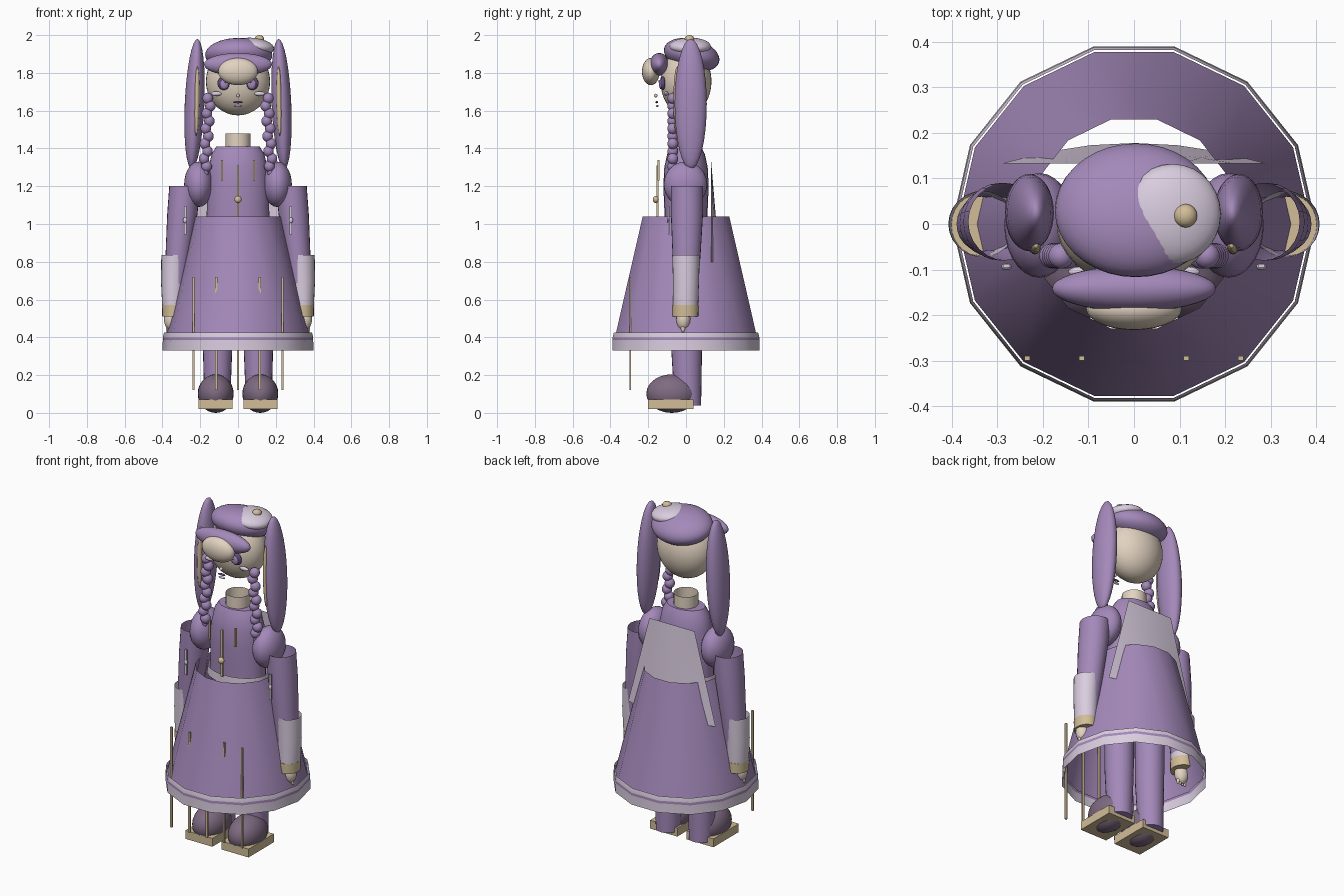
import bpy, bmesh, math
from mathutils import Vector

cube = bpy.data.objects.get("Cube")
if cube:
    bpy.data.objects.remove(cube)


def colour(name, r, g, b):
    m = bpy.data.materials.new(name)
    m.use_nodes = True
    m.diffuse_color = (r, g, b, 1)
    m.node_tree.nodes["Principled BSDF"].inputs["Base Color"].default_value = (r, g, b, 1)
    return m


PURPLE = colour("mauve", .37, .25, .49)
SKIN = colour("cream skin", .76, .65, .53)
GOLD = colour("pale gold", .64, .51, .31)
LIGHT = colour("pale lavender", .70, .61, .74)
SHOE = colour("dusky plum", .21, .145, .22)
EYE = colour("deep violet", .12, .07, .2)


def finish(name, bm, mats, smooth=True):
    bmesh.ops.recalc_face_normals(bm, faces=bm.faces)
    me = bpy.data.meshes.new(name)
    bm.to_mesh(me)
    bm.free()
    ob = bpy.data.objects.new(name, me)
    bpy.context.collection.objects.link(ob)
    for m in mats:
        me.materials.append(m)
    if smooth:
        bpy.ops.object.select_all(action='DESELECT')
        ob.select_set(True)
        bpy.context.view_layer.objects.active = ob
        bpy.ops.object.shade_smooth_by_angle(angle=math.radians(40))
    return ob


def ball(name, mat, at, size, rot=(0, 0, 0), seg=28):
    bm = bmesh.new()
    bmesh.ops.create_uvsphere(bm, u_segments=seg, v_segments=seg // 2, radius=1)
    bmesh.ops.scale(bm, vec=Vector(size), verts=bm.verts)
    ob = finish(name, bm, [mat])
    ob.location, ob.rotation_euler = at, rot
    return ob


def box(name, mat, at, size):
    bm = bmesh.new()
    bmesh.ops.create_cube(bm, size=1)
    bmesh.ops.scale(bm, vec=Vector(size), verts=bm.verts)
    ob = finish(name, bm, [mat], False)
    ob.location = at
    return ob


def loft(name, mats, rings, sides=24, cap=False, stripe=()):
    """Skin elliptical rings given as (x, y, z, rx, ry)."""
    bm = bmesh.new()
    loops = []
    for x, y, z, rx, ry in rings:
        loops.append([bm.verts.new((x + rx * math.cos(math.tau * i / sides),
                                    y + ry * math.sin(math.tau * i / sides), z))
                      for i in range(sides)])
    for k, (a, b) in enumerate(zip(loops, loops[1:])):
        for i in range(sides):
            j = (i + 1) % sides
            f = bm.faces.new((a[i], a[j], b[j], b[i]))
            f.material_index = 1 if k in stripe else 0
    if cap:
        bm.faces.new(loops[0])
        bm.faces.new(loops[-1])
    return finish(name, bm, mats)


# skirt and banded hem
loft("skirt", [PURPLE], [(0, 0, 1.04, .232, .235), (0, 0, .39, .388, .388)], 14)
loft("skirt_hem", [LIGHT, PURPLE],
     [(0, 0, z, r, r) for z, r in ((.425, .392), (.4, .398), (.385, .398), (.33, .4))],
     14, stripe=(1,))

# torso, waistband and neck
loft("torso", [PURPLE], [(0, 0, z, rx, ry) for z, rx, ry in (
    (.96, .17, .115), (1.08, .165, .115), (1.2, .165, .12), (1.3, .155, .115),
    (1.37, .14, .1), (1.41, .115, .08))], cap=True)
loft("waistband", [LIGHT], [(0, 0, .98, .185, .13), (0, 0, 1.03, .18, .128)])
loft("neck", [SKIN], [(0, 0, 1.38, .067, .067), (0, 0, 1.48, .067, .067)])

# back panel: a curved sheet that widens downwards
bm = bmesh.new()
grid = []
for t in (0, .5, 1):
    half = .15 + .14 * t
    grid.append([bm.verts.new((half * u, .133 + .045 * t * (1 - u * u), 1.335 - .535 * t))
                 for u in (-1, -.67, -.33, 0, .33, .67, 1)])
for a, b in zip(grid, grid[1:]):
    for i in range(6):
        bm.faces.new((a[i], a[i + 1], b[i + 1], b[i]))
finish("back_panel", bm, [LIGHT])

# head and face
ball("head", SKIN, (0, 0, 1.755), (.17, .135, .18), seg=36)
ball("nose", SKIN, (0, -.16, 1.68), (.01, .01, .01), seg=12)
ball("upper_lip", EYE, (0, -.155, 1.645), (.026, .007, .006), seg=12)
ball("lower_lip", LIGHT, (0, -.152, 1.625), (.022, .007, .006), seg=12)

# cap with brim, pale patch, button and front tuft
ball("cap", PURPLE, (.004, .03, 1.895), (.178, .15, .085), (math.radians(-14), 0, 0), 36)
ball("cap_brim", PURPLE, (0, -.142, 1.845), (.18, .05, .06), seg=36)
ball("cap_patch", LIGHT, (.085, .022, 1.94), (.107, .11, .045), (0, math.radians(7), 0))
ball("cap_button", GOLD, (.113, .018, 1.979), (.026, .026, .021), seg=16)
ball("hair_tuft", SKIN, (0, -.186, 1.807), (.105, .047, .072))

for s, side in ((1, "left"), (-1, "right")):
    # eyes and cheeks
    ball(side + "_eye", EYE, (s * .075, -.122, 1.745), (.034, .015, .036), seg=18)
    ball(side + "_iris", PURPLE, (s * .073, -.133, 1.74), (.022, .01, .026), seg=16)
    ball(side + "_eye_glint", LIGHT, (s * .066, -.143, 1.755), (.008, .004, .008), seg=10)
    ball(side + "_cheek", LIGHT, (s * .115, -.105, 1.69), (.03, .012, .012), seg=14)

    # long ears with pale inner strip
    ball(side + "_ear", PURPLE, (s * .23, .025, 1.635), (.052, .085, .345),
         (0, -s * math.radians(2.5), 0), 32)
    ball(side + "_inner_ear", GOLD, (s * .218, -.047, 1.65), (.014, .02, .185),
         (0, -s * math.radians(1), 0), 16)

    # braids
    for i in range(10):
        ball(f"{side}_braid_bead_{i + 1}", PURPLE,
             (s * (.152 + .0025 * i + .008 * (-1) ** i), -.07, 1.665 - .04 * i),
             (.029, .029, .03), seg=14)
    ball(side + "_braid_end", PURPLE, (s * .172, -.07, 1.28), (.018, .018, .035), seg=14)

    # puffed shoulder, sleeve, cuff and hand
    ball(side + "_shoulder", PURPLE, (s * .208, -.003, 1.21), (.077, .115, .12))
    loft(side + "_sleeve", [PURPLE], [
        (s * .282, .005, 1.2, .082, .085), (s * .295, .005, 1.05, .08, .085),
        (s * .315, .003, .85, .068, .075), (s * .335, 0, .6, .055, .06)])
    loft(side + "_cuff", [LIGHT], [
        (s * .333, 0, .835, .073, .073), (s * .341, 0, .7, .067, .069),
        (s * .343, -.002, .56, .058, .066)])
    loft(side + "_wristband", [GOLD], [
        (s * .342, -.003, .57, .06, .069), (s * .342, -.003, .51, .059, .068)], cap=True)
    ball(side + "_hand", SKIN, (s * .35, -.014, .495), (.042, .038, .06), seg=20)
    for i in range(4):
        ball(f"{side}_finger_{i + 1}", SKIN, (s * (.326 + .016 * i), -.016, .448),
             (.008, .011, .022), seg=10)
    box(side + "_sleeve_ribbon", LIGHT, (s * .28, -.092, 1.02), (.014, .008, .15))
    ball(side + "_ribbon_knot", LIGHT, (s * .28, -.094, 1.02), (.012, .008, .016), seg=10)

    # leg and shoe
    loft(side + "_leg", [PURPLE], [
        (s * .108, .003, .85, .082, .085), (s * .108, .003, .35, .078, .082),
        (s * .11, .01, .04, .068, .07)], cap=True)
    ball(side + "_shoe", SHOE, (s * .118, -.075, .102), (.095, .135, .102))
    box(side + "_sole", GOLD, (s * .12, -.08, .045), (.18, .24, .05))

    # gold trim rods
    for n, x in (("outer", .235), ("inner", .115)):
        box(f"{side}_{n}_skirt_rod", GOLD, (s * x, -.295, .42), (.012, .01, .6))
    box(side + "_chest_rod", GOLD, (s * .085, -.145, 1.285), (.01, .01, .11))

# centre rods and brooch
box("centre_skirt_rod", GOLD, (0, -.295, .4), (.012, .01, .56))
box("centre_chest_rod", GOLD, (0, -.15, 1.17), (.012, .01, .28))
ball("brooch", GOLD, (0, -.16, 1.13), (.019, .016, .019), seg=16)
